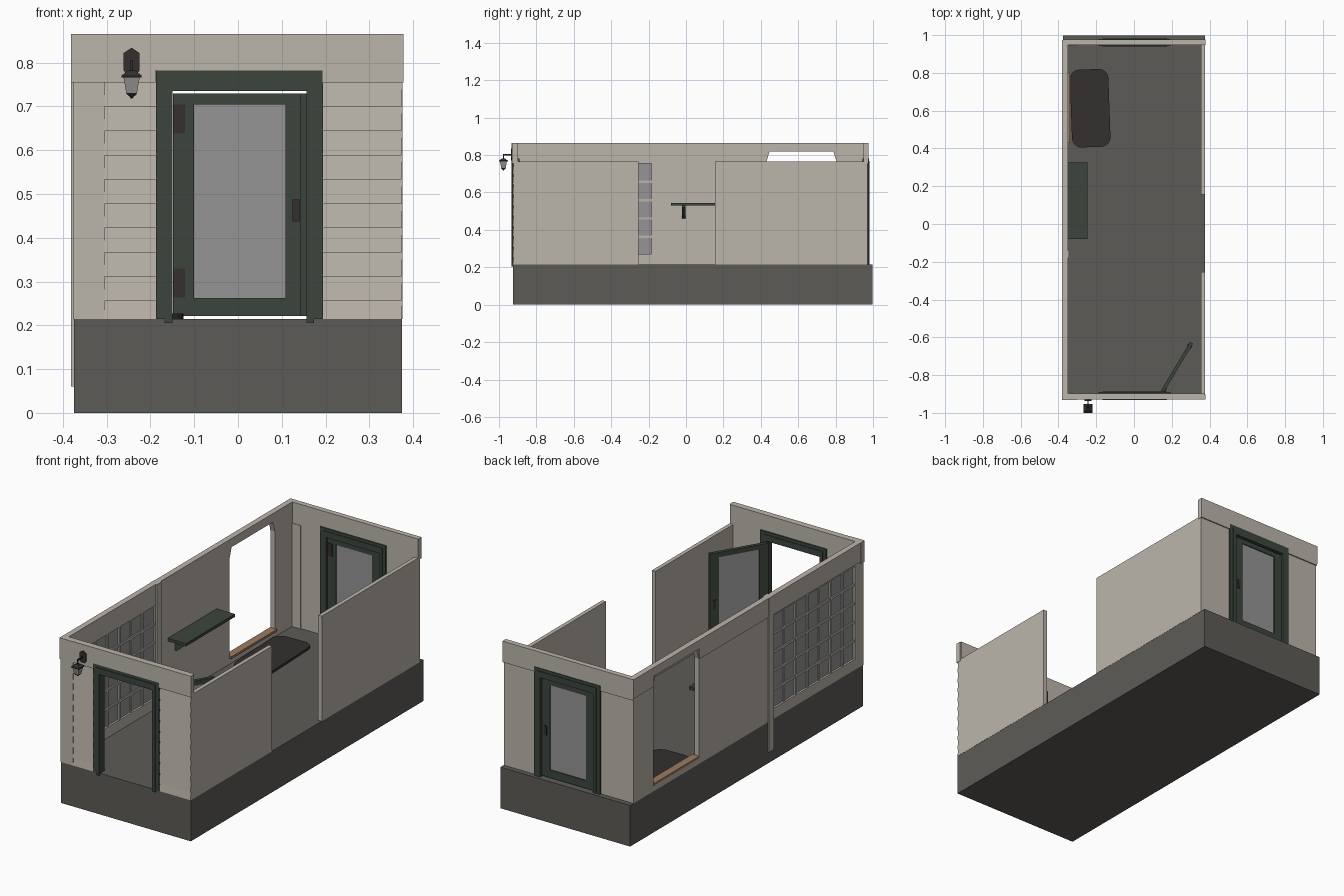
import bpy, bmesh, math
from mathutils import Matrix, Vector

if "Cube" in bpy.data.objects:
    bpy.data.objects.remove(bpy.data.objects["Cube"])

def mat(name, r, g, b):
    m = bpy.data.materials.new(name)
    m.diffuse_color = (r, g, b, 1)
    m.use_nodes = True
    m.node_tree.nodes["Principled BSDF"].inputs["Base Color"].default_value = m.diffuse_color
    return m

WALL = mat("plaster", 0.50, 0.46, 0.41)
STONE = mat("stone", 0.11, 0.105, 0.095)
GREEN = mat("green_paint", 0.045, 0.06, 0.046)
IRON = mat("iron", 0.033, 0.030, 0.028)
GLASS = mat("glass", 0.30, 0.30, 0.30)
WOOD = mat("wood", 0.34, 0.20, 0.12)
I = Matrix.Identity(4)

def finish(name, bm, m, M=I):
    bm.transform(M)
    bmesh.ops.recalc_face_normals(bm, faces=bm.faces)
    me = bpy.data.meshes.new(name)
    bm.to_mesh(me)
    bm.free()
    me.materials.append(m)
    ob = bpy.data.objects.new(name, me)
    bpy.context.collection.objects.link(ob)
    return ob

def box(name, x, y, z, m, M=I):
    bm = bmesh.new()
    bmesh.ops.create_cube(bm, size=1)
    for v in bm.verts:
        v.co = [(r[0] + r[1]) / 2 + c * (r[1] - r[0]) for r, c in zip((x, y, z), v.co)]
    return finish(name, bm, m, M)

def prism(name, pts, axis, a, b, m, M=I):
    """Extrude a 2D outline (remaining axes in order) from a to b along axis."""
    bm = bmesh.new()
    vs = []
    for p in pts:
        c = list(p)
        c.insert("xyz".index(axis), a)
        vs.append(bm.verts.new(c))
    f = bm.faces.new(vs)
    d = Vector([b - a if k == axis else 0 for k in "xyz"])
    r = bmesh.ops.extrude_face_region(bm, geom=[f])
    bmesh.ops.translate(bm, vec=d, verts=[v for v in r["geom"] if isinstance(v, bmesh.types.BMVert)])
    return finish(name, bm, m, M)

def taper(name, loc, r1, r2, z0, z1, m, n=4):
    bm = bmesh.new()
    bmesh.ops.create_cone(bm, cap_ends=True, segments=n, radius1=r1, radius2=r2, depth=z1 - z0)
    M = Matrix.Translation((loc[0], loc[1], (z0 + z1) / 2)) @ Matrix.Rotation(math.pi / 4, 4, 'Z')
    return finish(name, bm, m, M)

F, T, H = 0.215, 0.765, 0.865   # floor, low wall top, full height

# Base slab
box("base", (-0.375, 0.375), (-0.925, 0.997), (0, F), STONE)

# Left wall with lattice opening and chamfered window
prism("left_wall", [(-0.925, F), (-0.86, F), (-0.86, 0.755), (-0.185, 0.755), (-0.185, F),
                    (0.43, F), (0.43, 0.765), (0.447, 0.82), (0.788, 0.82), (0.805, 0.765),
                    (0.805, F), (0.97, F), (0.97, H), (-0.925, H)], 'x', -0.375, -0.35, WALL)
box("lattice_sill_wall", (-0.375, -0.35), (-0.86, -0.185), (F, 0.27), WALL)
box("window_sill_wall", (-0.375, -0.35), (0.43, 0.805), (F, 0.245), WALL)
box("window_sill", (-0.378, -0.338), (0.43, 0.805), (0.245, 0.257), WOOD)
for i, (a, b) in enumerate([(-0.93, 0.43), (0.805, 0.975)]):
    box(f"left_band_{i}", (-0.38, -0.35), (a, b), (T, H), WALL)
box("left_band_top", (-0.38, -0.35), (0.43, 0.805), (0.82, H), WALL)
box("left_post", (-0.382, -0.343), (-0.18, -0.14), (0.06, H), WALL)

# Lattice glazing
box("lattice_glass", (-0.365, -0.360), (-0.86, -0.185), (0.27, 0.755), GLASS)
for i in range(1, 7):
    y = -0.86 + i * 0.675 / 7
    box(f"lattice_upright_{i}", (-0.372, -0.353), (y - 0.006, y + 0.006), (0.27, 0.755), WALL)
for i in range(1, 5):
    z = 0.265 + i * 0.098
    box(f"lattice_rail_{i}", (-0.371, -0.354), (-0.86, -0.185), (z - 0.006, z + 0.006), WALL)

# Right wall, two low sections
for n, a, b in [("front", -0.92, -0.255), ("back", 0.155, 0.968)]:
    box(f"right_wall_{n}", (0.355, 0.376), (a, b), (F, T), WALL)

# End walls with door openings, plus header bands
outline = [(-0.373, F), (-0.16, F), (-0.16, 0.74), (0.165, 0.74), (0.165, F), (0.373, F),
           (0.373, H), (-0.373, H)]
prism("front_wall", outline, 'y', -0.92, -0.897, WALL)
prism("back_wall", outline, 'y', 0.95, 0.97, WALL)
box("front_header", (-0.376, 0.378), (-0.93, -0.903), (0.782, H), WALL)
box("back_header", (-0.376, 0.378), (0.948, 0.976), (0.782, H), WALL)
for i, (a, b) in enumerate([(-0.376, -0.188), (0.193, 0.378)]):
    box(f"front_header_end_{i}", (a, b), (-0.93, -0.903), (0.755, 0.782), WALL)
    box(f"back_header_end_{i}", (a, b), (0.948, 0.976), (0.755, 0.782), WALL)
box("front_corner_block", (-0.381, -0.30), (-0.932, -0.90), (0.755, H), WALL)
box("front_corner_trim", (-0.377, -0.305), (-0.928, -0.90), (F, 0.755), WALL)
box("back_corner_trim", (-0.35, -0.30), (0.945, 0.951), (F, 0.755), WALL)

# Clapboards beside the front door
for s, (a, b) in enumerate([(-0.305, -0.186), (0.192, 0.374)]):
    saw = [(-0.918, F)]
    for i in range(10):
        z0 = F if i == 0 else 0.2 + 0.0555 * i
        saw += [(-0.927, z0), (-0.922, min(0.2 + 0.0555 * (i + 1), 0.755))]
    saw += [(-0.918, 0.755)]
    prism(f"clapboards_{s}", saw, 'x', a, b, WALL)

# Door frames: casing and jambs
def frame(n, y0, y1):
    prism(f"{n}_door_casing", [(-0.187, F), (-0.155, F), (-0.155, 0.735), (0.16, 0.735), (0.16, F),
                               (0.194, F), (0.194, 0.782), (-0.187, 0.782)], 'y', y0, y1, GREEN)
    for s, a, b in [("left", -0.168, -0.15), ("right", 0.156, 0.174)]:
        box(f"{n}_jamb_{s}", (a, b), (y0 - 0.003, y1 + 0.003), (0.205, 0.74), GREEN)
    box(f"{n}_door_lintel", (-0.168, 0.174), (y0 - 0.003, y1 + 0.003), (0.735, 0.767), GREEN)

frame("front", -0.93, -0.89)
frame("back", 0.943, 0.979)

# Glazed door leaves, hinge edge at local x = 0
def leaf(n, M):
    w, t, z0, z1 = 0.303, 0.009, 0.221, 0.73
    for s, a, b in [("hinge", 0, 0.048), ("latch", w - 0.046, w)]:
        box(f"{n}_door_stile_{s}", (a, b), (-t, t), (z0, z1), GREEN, M)
    for s, a, b in [("bottom", z0, 0.262), ("top", 0.705, z1)]:
        box(f"{n}_door_rail_{s}", (0.048, w - 0.046), (-t, t), (a, b), GREEN, M)
    box(f"{n}_door_glass", (0.046, w - 0.044), (-0.004, 0.004), (0.26, 0.707), GLASS, M)
    box(f"{n}_door_lock", (w - 0.03, w - 0.014), (-t - 0.004, t + 0.004), (0.437, 0.487), IRON, M)
    for i, z in enumerate((0.264, 0.638)):
        box(f"{n}_hinge_{i}", (0, 0.028), (-t - 0.003, -t + 0.001), (z, z + 0.066), IRON, M)

leaf("back", Matrix.Translation((-0.149, 0.962, 0)))
leaf("front", Matrix.Translation((0.149, -0.888, 0)) @ Matrix.Rotation(math.radians(59), 4, 'Z'))

# Wall shelf on brackets
box("shelf", (-0.352, -0.245), (-0.08, 0.325), (0.53, 0.545), GREEN)
for i, y in enumerate((-0.012, 0.257)):
    prism(f"shelf_bracket_{i}", [(-0.35, 0.46), (-0.338, 0.46), (-0.27, 0.52), (-0.27, 0.531), (-0.35, 0.531)],
          'y', y - 0.009, y + 0.009, GREEN)

# Rounded floor mat
pts = []
for k, (cx, cy) in enumerate([(1, 1), (-1, 1), (-1, -1), (1, -1)]):
    for j in range(7):
        a = math.pi / 2 * (k + j / 6)
        pts.append((cx * 0.052 + 0.05 * math.cos(a), cy * 0.156 + 0.05 * math.sin(a)))
prism("floor_mat", pts, 'z', F - 0.005, 0.227, IRON,
      Matrix.Translation((-0.232, 0.613, 0)) @ Matrix.Rotation(math.radians(2), 4, 'Z'))

# Wall lantern
lx, ly = -0.243, -0.976
prism("lantern_plate", [(lx - 0.018, 0.782), (lx - 0.010, 0.772), (lx + 0.010, 0.772), (lx + 0.018, 0.782),
                        (lx + 0.018, 0.822), (lx, 0.834), (lx - 0.018, 0.822)], 'y', -0.936, -0.925, IRON)
box("lantern_arm", (lx - 0.003, lx + 0.003), (ly, -0.93), (0.799, 0.806), IRON)
box("lantern_hanger", (lx - 0.003, lx + 0.003), (ly - 0.003, ly + 0.003), (0.775, 0.806), IRON)
taper("lantern_cap", (lx, ly), 0.033, 0.012, 0.770, 0.782, IRON)
box("lantern_rim", (lx - 0.023, lx + 0.023), (ly - 0.023, ly + 0.023), (0.766, 0.771), IRON)
taper("lantern_glass", (lx, ly), 0.017, 0.026, 0.730, 0.766, GLASS)
taper("lantern_base", (lx, ly), 0.010, 0.019, 0.724, 0.731, IRON)
taper("lantern_finial", (lx, ly), 0.002, 0.006, 0.718, 0.725, IRON, 8)
